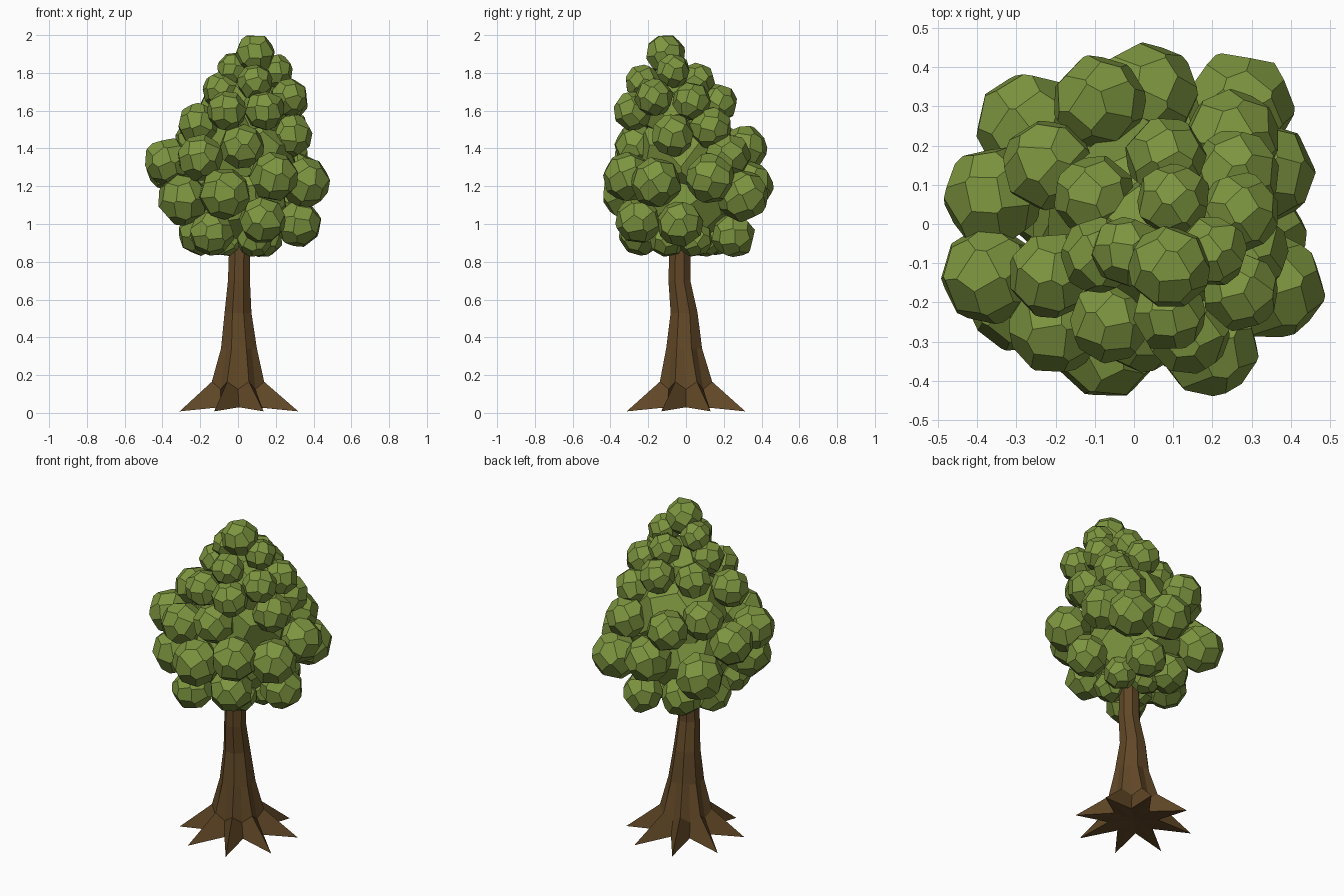
import bpy, bmesh, math, random
from mathutils import Vector, Euler

if "Cube" in bpy.data.objects:
    bpy.data.objects.remove(bpy.data.objects["Cube"])

random.seed(4)

def material(name, rgb):
    m = bpy.data.materials.new(name)
    m.diffuse_color = (*rgb, 1)
    m.use_nodes = True
    m.node_tree.nodes["Principled BSDF"].inputs["Base Color"].default_value = m.diffuse_color
    return m

def make_object(name, bm, mat):
    bmesh.ops.recalc_face_normals(bm, faces=bm.faces)
    me = bpy.data.meshes.new(name)
    bm.to_mesh(me)
    bm.free()
    me.materials.append(mat)
    ob = bpy.data.objects.new(name, me)
    bpy.context.collection.objects.link(ob)
    return ob

bark = material("bark_brown", (0.12, 0.064, 0.02))
leaf = material("leaf_green", (0.205, 0.3, 0.05))

# Trunk: 16-point rings alternating between root ridges and valleys
FLAT = math.cos(math.pi / 8)
rings = [(.005, 0, .34, .008, .14, .03), (0, 0, .15, .165, .13, .125)]
for x, y, r, z in [(.005, -.01, .103, .34), (0, -.01, .077, .53),
                   (.005, -.035, .063, .7), (.012, -.03, .056, 1.1)]:
    rings.append((x, y, r, z, r * FLAT, z))
bm = bmesh.new()
loops = []
for x, y, r0, z0, r1, z1 in rings:
    loop = []
    for i in range(16):
        a = math.pi / 8 * (i + 1)
        r, z = (r1, z1) if i % 2 else (r0, z0)
        loop.append(bm.verts.new((x + r * math.cos(a), y + r * math.sin(a), z)))
    loops.append(loop)
for a, b in zip(loops, loops[1:]):
    for i in range(16):
        j = (i + 1) % 16
        bm.faces.new((a[i], a[j], b[j], b[i]))
bm.faces.new(loops[-1])
under = bm.verts.new((0, 0, .04))
for i in range(16):
    bm.faces.new((loops[0][i], under, loops[0][(i + 1) % 16]))
make_object("trunk_with_roots", bm, bark)

# Leaf clump template: a ball of flat five- and six-sided facets,
# the dual of evenly spread points on a sphere
SIDES = 26
bm = bmesh.new()
for i in range(SIDES):
    h = 1 - (2 * i + 1) / SIDES
    a = i * math.pi * (3 - math.sqrt(5))
    s = math.sqrt(1 - h * h)
    bm.verts.new((s * math.cos(a), s * math.sin(a), h))
bmesh.ops.convex_hull(bm, input=bm.verts)
corners = []
for f in bm.faces:
    f.normal_update()
    corners.append(f.normal * .93 / f.normal.dot(f.verts[0].co))
bm.free()

def add_clump(bm, x, y, z, r):
    rot = Euler([random.uniform(0, 6.28) for _ in range(3)]).to_matrix()
    verts = [bm.verts.new(Vector((x, y, z)) + rot @ c * r) for c in corners]
    bmesh.ops.convex_hull(bm, input=verts)

def finish_crown(name, bm):
    bmesh.ops.dissolve_limit(bm, angle_limit=.03, verts=bm.verts, edges=bm.edges)
    make_object(name, bm, leaf)

def clump_radius(z):
    # Clumps are biggest low in the crown and shrink upward and at the underside
    return .134 - (.07 * (z - 1.15) if z > 1.15 else .1 * (1.15 - z))

# Outer leaf clumps, top to bottom
clumps = [
    (-.02, -.07, 1.82), (.2, -.07, 1.81), (.09, -.23, 1.75), (.1, .06, 1.76),
    (-.09, -.08, 1.71), (.27, -.17, 1.67), (.27, .03, 1.65), (.08, .17, 1.64),
    (-.1, .07, 1.62), (-.06, -.25, 1.6), (.14, -.28, 1.6), (-.21, -.13, 1.53),
    (.26, .13, 1.51), (.28, -.07, 1.47), (-.22, .15, 1.44), (.02, -.26, 1.41),
    (-.09, .31, 1.4), (.25, .22, 1.36), (-.2, -.26, 1.35), (-.37, -.13, 1.33),
    (-.36, .07, 1.3), (.33, .13, 1.24), (.19, -.31, 1.25), (.355, -.16, 1.22),
    (.03, .33, 1.2), (-.07, -.31, 1.16), (.27, .3, 1.15), (-.27, .25, 1.14),
    (-.29, -.19, 1.13), (.13, -.25, 1.02), (.32, -.03, 1.0), (-.14, -.24, .95),
    (.12, .25, .94), (-.2, .04, .95), (-.1, .18, .95),
]
bm = bmesh.new()
for x, y, z in clumps:
    add_clump(bm, x, y, z, clump_radius(z))
finish_crown("crown_clumps", bm)

# Tip clump
bm = bmesh.new()
add_clump(bm, .09, -.11, 1.9, .103)
finish_crown("crown_tip", bm)

# Small clumps around the top of the trunk
bm = bmesh.new()
for i in range(4):
    a = math.radians(90 * i - 65)
    add_clump(bm, .04 + .11 * math.cos(a), .11 * math.sin(a), .92, .092)
finish_crown("crown_underside", bm)

# Hidden core that closes the gaps
bm = bmesh.new()
for x, y, z, r in [(0, 0, 1.15, .26), (.04, 0, 1.37, .26), (.08, -.05, 1.6, .18)]:
    add_clump(bm, x, y, z, r)
finish_crown("crown_core", bm)
